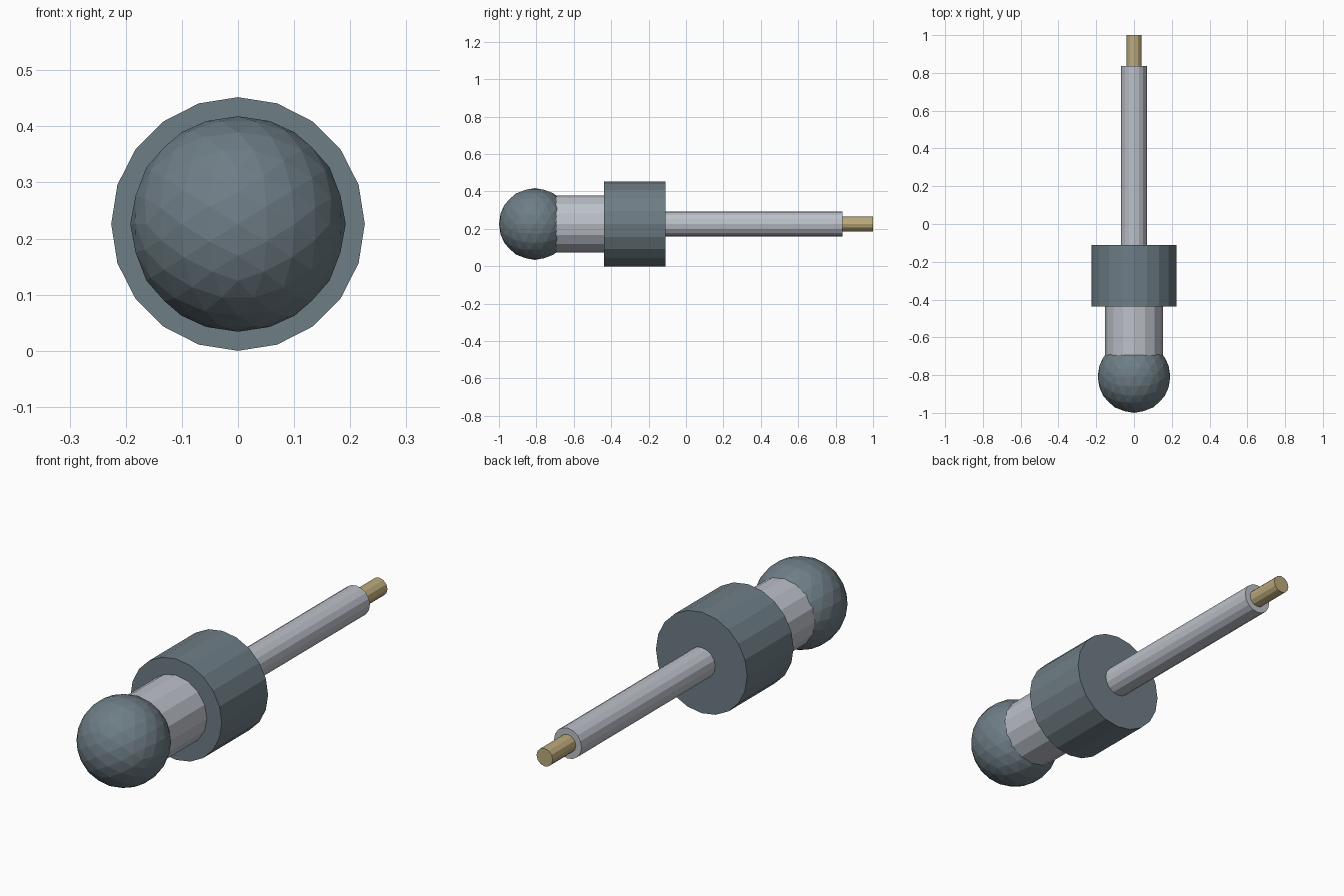
import bpy, bmesh, math
from mathutils import Matrix

cube = bpy.data.objects.get("Cube")
if cube:
    bpy.data.objects.remove(cube, do_unlink=True)

AXIS_Z = 0.226  # height of the shared long axis


def material(name, r, g, b):
    mat = bpy.data.materials.new(name)
    mat.use_nodes = True
    mat.diffuse_color = (r, g, b, 1)
    mat.node_tree.nodes["Principled BSDF"].inputs["Base Color"].default_value = (r, g, b, 1)
    return mat


def finish(name, bm, mat):
    mesh = bpy.data.meshes.new(name)
    bm.to_mesh(mesh)
    bm.free()
    mesh.materials.append(mat)
    obj = bpy.data.objects.new(name, mesh)
    bpy.context.collection.objects.link(obj)
    return obj


def rod_part(name, radius, y0, y1, sides, mat):
    """Flat-sided capped cylinder lying along y."""
    bm = bmesh.new()
    place = Matrix.Translation((0, (y0 + y1) / 2, AXIS_Z)) @ Matrix.Rotation(math.pi / 2, 4, "X")
    bmesh.ops.create_cone(bm, cap_ends=True, segments=sides, radius1=radius,
                          radius2=radius, depth=y1 - y0, matrix=place)
    return finish(name, bm, mat)


slate = material("slate", 0.155, 0.205, 0.235)
silver = material("silver", 0.50, 0.53, 0.58)
brass = material("brass", 0.50, 0.40, 0.20)

# Faceted ball at the front, turned so edge midpoints lie on the main axes
ball = bmesh.new()
turn = Matrix.Rotation(-math.atan(2) / 2, 4, "Y")
bmesh.ops.create_icosphere(ball, subdivisions=3, radius=0.192,
                           matrix=Matrix.Translation((0, -0.808, AXIS_Z)) @ turn)
finish("ball_head", ball, slate)

# Neck, collar, shaft and tip follow in line
rod_part("neck", 0.153, -0.75, -0.43, 16, silver)
rod_part("collar", 0.226, -0.438, -0.11, 20, slate)
rod_part("shaft", 0.068, -0.12, 0.836, 16, silver)
rod_part("tip", 0.04, 0.82, 1.0, 12, brass)
